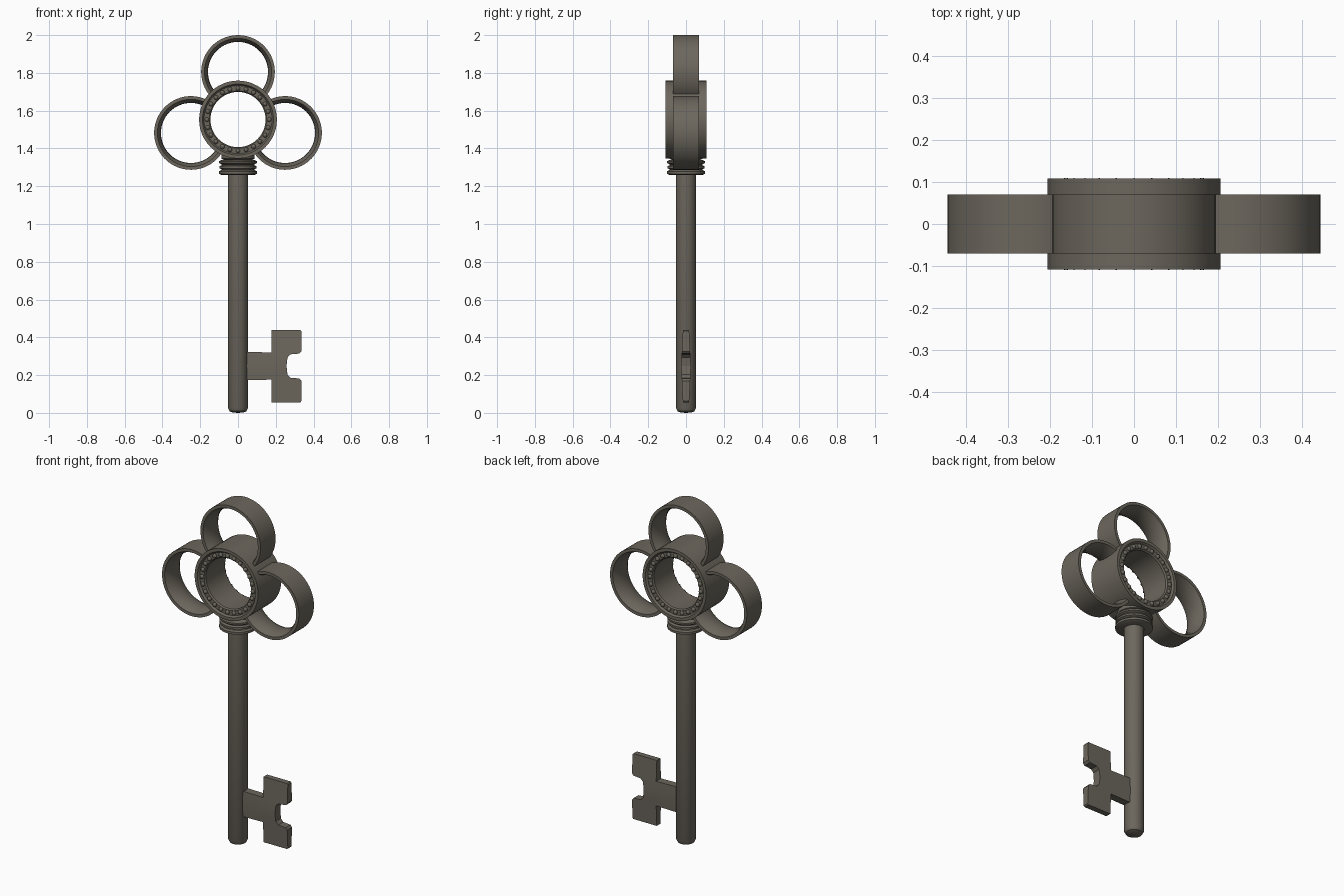
import bpy, bmesh
from math import sin, cos, pi, radians
from mathutils import Matrix, Vector

cube = bpy.data.objects.get("Cube")
if cube:
    bpy.data.objects.remove(cube, do_unlink=True)

COLOR = (0.15, 0.135, 0.11, 1)
metal = bpy.data.materials.new("aged metal")
metal.use_nodes = True
metal.diffuse_color = COLOR
metal.node_tree.nodes["Principled BSDF"].inputs["Base Color"].default_value = COLOR


def finish(name, bm, angle=35):
    bmesh.ops.recalc_face_normals(bm, faces=bm.faces)
    mesh = bpy.data.meshes.new(name)
    bm.to_mesh(mesh)
    bm.free()
    obj = bpy.data.objects.new(name, mesh)
    bpy.context.collection.objects.link(obj)
    mesh.materials.append(metal)
    bpy.ops.object.select_all(action='DESELECT')
    obj.select_set(True)
    bpy.context.view_layer.objects.active = obj
    bpy.ops.object.shade_smooth_by_angle(angle=radians(angle))
    return obj


def lathe(name, profile, matrix=Matrix(), segs=48, half=pi):
    """Spin a closed (radius, height) loop around z, from -half to +half."""
    bm = bmesh.new()
    full = half == pi
    rows = []
    for i in range(segs if full else segs + 1):
        t = -half + 2 * half * i / segs
        rows.append([bm.verts.new(matrix @ Vector((r * cos(t), r * sin(t), h)))
                     for r, h in profile])
    n = len(profile)
    for i in range(segs):
        a, b = rows[i], rows[(i + 1) % len(rows)]
        for j in range(n):
            k = (j + 1) % n
            bm.faces.new((a[j], a[k], b[k], b[j]))
    if not full:
        bm.faces.new(rows[0])
        bm.faces.new(rows[-1])
    bmesh.ops.remove_doubles(bm, verts=bm.verts, dist=1e-5)
    return finish(name, bm)


def mirrored(points):
    return points + [(r, -h) for r, h in reversed(points) if h]


HUB = Vector((0, 0, 1.553))
# local x -> x, local y -> z, spin axis -> y
UPRIGHT = Matrix.Rotation(pi / 2, 4, 'X')

# Central ring with raised rims around sunken faces
hub_profile = mirrored([(0.206, 0.108), (0.188, 0.108), (0.18, 0.096),
                        (0.152, 0.096), (0.146, 0.088)])
lathe("central_ring", hub_profile, Matrix.Translation(HUB) @ UPRIGHT)

# Three open loops, each stopping inside the wall of the central ring
loop_profile = mirrored([(0.195, 0.07), (0.178, 0.07), (0.168, 0.05),
                         (0.161, 0.025), (0.159, 0)])
for name, x, z in (("top_loop", 0, 1.805), ("left_loop", 0.249, 1.482),
                   ("right_loop", -0.249, 1.482)):
    centre = Vector((x, 0, z))
    out = (centre - HUB).normalized()
    side = Vector((0, 1, 0)).cross(out)
    turn = Matrix((out, side, (0, 1, 0))).transposed().to_4x4()
    lathe(name, loop_profile, Matrix.Translation(centre) @ turn, 40, radians(136))

# Beads on both faces of the central ring
bm = bmesh.new()
COUNT = 24
for y in (-0.097, 0.097):
    for i in range(COUNT):
        t = 2 * pi * i / COUNT
        spot = HUB + Vector((0.165 * cos(t), y, 0.165 * sin(t)))
        bmesh.ops.create_uvsphere(bm, u_segments=10, v_segments=6, radius=0.0125,
                                  matrix=Matrix.Translation(spot))
finish("beads", bm, 60)

# Round shaft with a rounded tip
lathe("shaft", [(0, 0), (0.03, 0.002), (0.045, 0.009), (0.053, 0.025),
                (0.054, 1.3), (0, 1.3)], segs=32)

# Stacked collar under the central ring
collar = [(0, 1.26)]
for low, high, r in ((1.26, 1.285, 0.1), (1.289, 1.312, 0.098),
                     (1.316, 1.338, 0.1), (1.34, 1.375, 0.088)):
    collar += [(r - 0.012, low), (r, low + 0.006), (r, high - 0.006), (r - 0.012, high)]
lathe("collar", collar + [(0, 1.375)], segs=40)

# Notched key bit, thickest at mid height
MID = 0.248
upper = [(0.03, 0.075), (0.178, 0.072), (0.178, 0.192), (0.33, 0.192), (0.335, 0.186),
         (0.335, 0.078), (0.325, 0.066), (0.278, 0.062), (0.262, 0.045), (0.257, 0)]
outline = upper + [(x, -h) for x, h in reversed(upper) if h]
bm = bmesh.new()
front = bm.faces.new([bm.verts.new((x, -1, MID + h)) for x, h in outline])
back = bmesh.ops.extrude_face_region(bm, geom=[front])["geom"]
for v in back:
    if isinstance(v, bmesh.types.BMVert):
        v.co.y = 1
for h in (-0.072, 0, 0.072):
    bmesh.ops.bisect_plane(bm, geom=bm.verts[:] + bm.edges[:] + bm.faces[:],
                           plane_co=(0, 0, MID + h), plane_no=(0, 0, 1))
for v in bm.verts:
    v.co.y *= 0.026 - 0.05 * abs(v.co.z - MID)
finish("key_bit", bm, 30)
